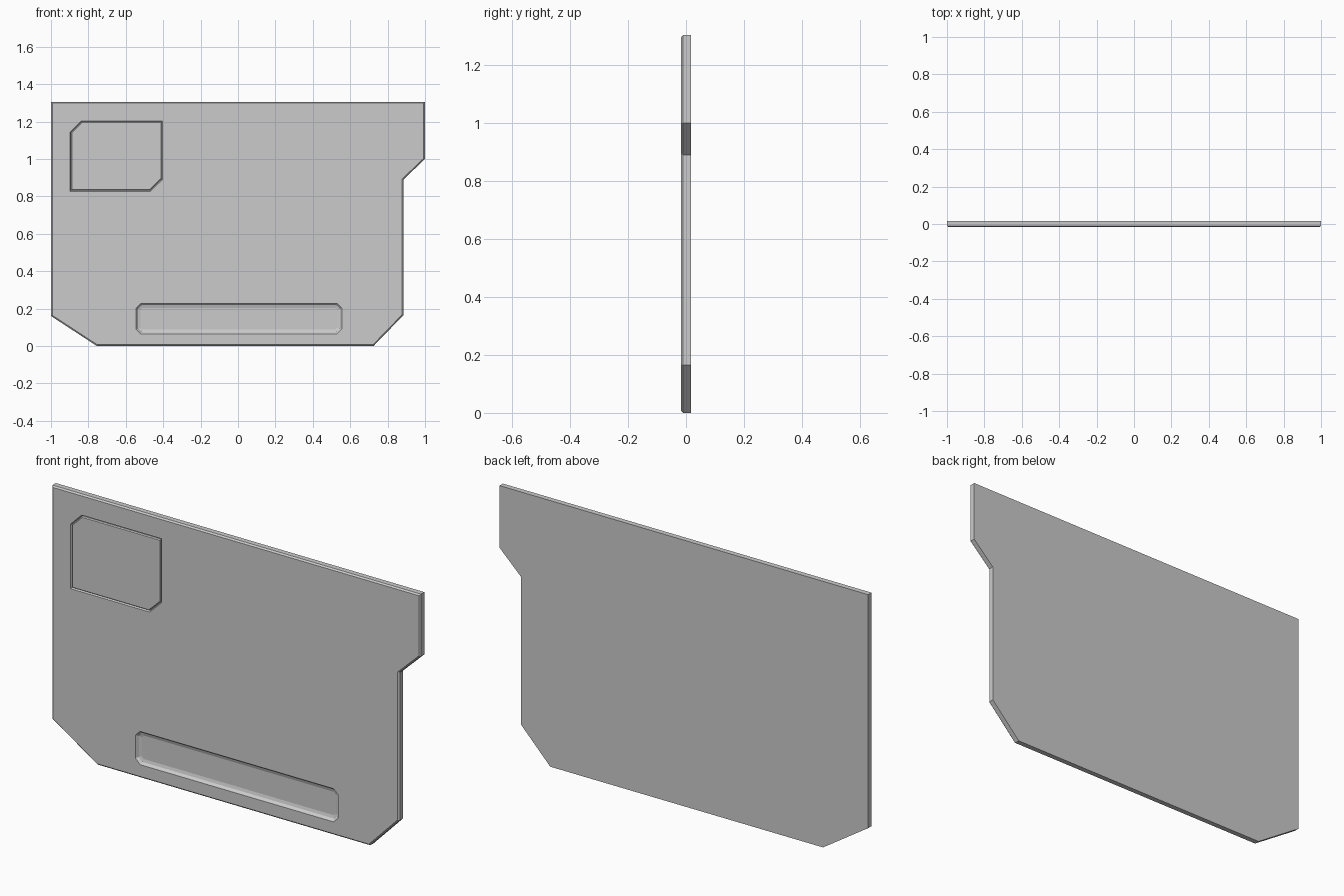
import bpy, bmesh
from mathutils import Vector

if "Cube" in bpy.data.objects:
    bpy.data.objects.remove(bpy.data.objects["Cube"])

HALF = 0.0165   # half of the plate thickness


def inset(pts, d):
    """Offset a counter-clockwise (x, z) polygon inwards by d."""
    out = []
    n = len(pts)
    for i in range(n):
        p, a, b = Vector(pts[i]), Vector(pts[i - 1]), Vector(pts[(i + 1) % n])
        e1, e2 = (p - a).normalized(), (b - p).normalized()
        n1, n2 = Vector((-e1.y, e1.x)), Vector((-e2.y, e2.x))
        out.append(p + (n1 + n2) * (d / (1 + n1.dot(n2))))
    return out


def loft(name, outline, rings):
    """Closed solid through rings of (y, inset distance), front to back."""
    bm = bmesh.new()
    loops = [[bm.verts.new((p[0], y, p[1])) for p in inset(outline, d)]
             for y, d in rings]
    n = len(outline)
    for a, b in zip(loops, loops[1:]):
        for i in range(n):
            j = (i + 1) % n
            bm.faces.new((a[i], a[j], b[j], b[i]))
    bm.faces.new(loops[0])
    bm.faces.new(loops[-1][::-1])
    bmesh.ops.recalc_face_normals(bm, faces=bm.faces)
    mesh = bpy.data.meshes.new(name)
    bm.to_mesh(mesh)
    bm.free()
    ob = bpy.data.objects.new(name, mesh)
    bpy.context.collection.objects.link(ob)
    return ob


def cut(target, cutter):
    """Subtract the cutter, then remove it."""
    mod = target.modifiers.new("cut", 'BOOLEAN')
    mod.operation, mod.solver, mod.object = 'DIFFERENCE', 'EXACT', cutter
    bpy.context.view_layer.objects.active = target
    bpy.ops.object.modifier_apply(modifier=mod.name)
    bpy.data.objects.remove(cutter)


# Door plate with a chamfered front edge
plate_outline = [(-0.755, 0), (0.725, 0), (0.885, 0.165), (0.885, 0.89),
                 (1, 1.0), (1, 1.305), (-1, 1.305), (-1, 0.16)]
plate = loft("door_plate", plate_outline,
             [(-HALF, 0.007), (-HALF + 0.007, 0), (HALF, 0)])

# Pocket for the hatch, leaving a thin V groove around it
hatch_outline = [(-0.897, 0.827), (-0.468, 0.827), (-0.403, 0.89),
                 (-0.403, 1.204), (-0.837, 1.204), (-0.897, 1.144)]
floor = -HALF + 0.008
cut(plate, loft("hatch_cutter", hatch_outline,
                [(-HALF - 0.004, -0.002), (floor, 0.004)]))

# Hatch panel flush with the plate front
loft("hatch_panel", hatch_outline,
     [(-HALF, 0.010), (-HALF + 0.005, 0.006), (floor + 0.002, 0.006)])

# Handle recess with a bevelled rim and sloping walls
x0, x1, z0, z1, c = -0.545, 0.555, 0.065, 0.228, 0.025
recess_outline = [(x0 + c, z0), (x1 - c, z0), (x1, z0 + c), (x1, z1 - c),
                  (x1 - c, z1), (x0 + c, z1), (x0, z1 - c), (x0, z0 + c)]
cut(plate, loft("recess_cutter", recess_outline,
                [(-HALF - 0.004, 0), (-HALF, 0), (-HALF + 0.012, 0.010),
                 (-HALF + 0.016, 0.024)]))
